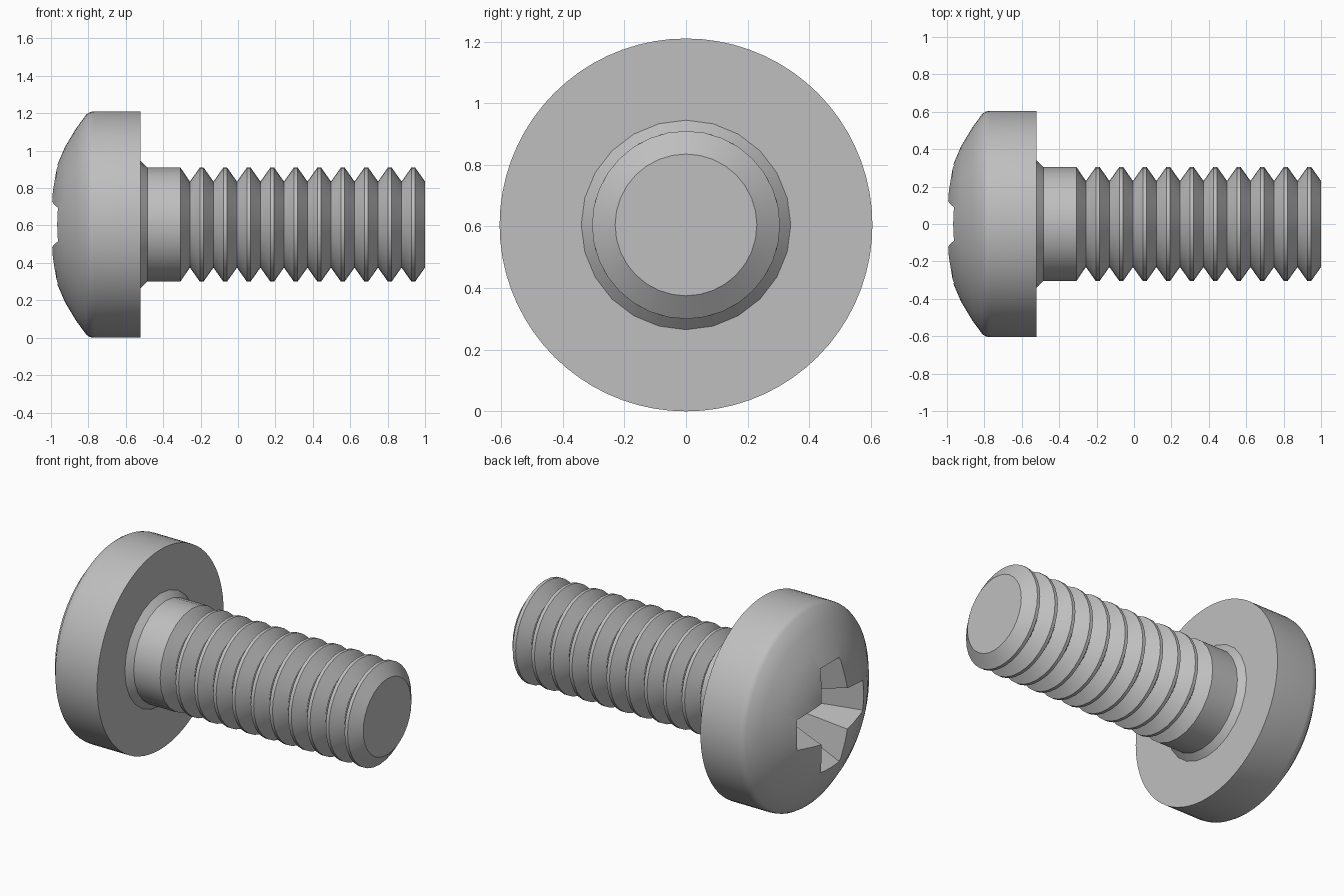
import bpy
import bmesh
from math import cos, sin, pi, radians

default = bpy.data.objects.get("Cube")
if default:
    bpy.data.objects.remove(default, do_unlink=True)

AXIS_Z = 0.605

steel = bpy.data.materials.new("grey steel")
steel.use_nodes = True
grey = (0.52, 0.52, 0.52, 1)
steel.diffuse_color = grey
steel.node_tree.nodes["Principled BSDF"].inputs["Base Color"].default_value = grey


def loft(name, rings):
    """Skin a list of equal point rings into a closed solid."""
    bm = bmesh.new()
    loops = [[bm.verts.new(p) for p in ring] for ring in rings]
    n = len(loops[0])
    for a, b in zip(loops, loops[1:]):
        for i in range(n):
            j = (i + 1) % n
            bm.faces.new((a[i], a[j], b[j], b[i]))
    bm.faces.new(loops[0])
    bm.faces.new(loops[-1])
    bmesh.ops.recalc_face_normals(bm, faces=bm.faces)
    mesh = bpy.data.meshes.new(name)
    bm.to_mesh(mesh)
    bm.free()
    mesh.materials.append(steel)
    obj = bpy.data.objects.new(name, mesh)
    obj.location.z = AXIS_Z
    bpy.context.collection.objects.link(obj)
    return obj


def lathe(name, profile, sides):
    """Turn (x, radius) points around the screw axis."""
    turn = [2 * pi * i / sides for i in range(sides)]
    return loft(name, [[(x, r * sin(t), r * cos(t)) for t in turn]
                       for x, r in profile])


def cross_ring(x, size):
    """Four-armed outline, slightly wider at the root of each arm."""
    ring = []
    for k in range(4):
        c, s = cos(k * pi / 2), sin(k * pi / 2)
        for u, v in ((0.12, -0.12), (0.32, -0.092), (0.32, 0.092)):
            ring.append((x, size * (u * c - v * s), size * (u * s + v * c)))
    return ring


def smooth(obj, angle):
    bpy.ops.object.select_all(action='DESELECT')
    obj.select_set(True)
    bpy.context.view_layer.objects.active = obj
    bpy.ops.object.shade_smooth_by_angle(angle=radians(angle))


# Domed head
head = lathe("head", [(-0.52, 0.605), (-0.77, 0.605), (-0.79, 0.602),
                      (-0.81, 0.59), (-0.865, 0.515), (-0.925, 0.415),
                      (-0.97, 0.31), (-0.99, 0.21), (-1.0, 0.1)], 72)
smooth(head, 35)

# Tapered cross recess cut into the dome
cutter = loft("recess_cutter", [cross_ring(-1.05, 1.1), cross_ring(-0.97, 1.0),
                                cross_ring(-0.62, 0.35)])
cutter.hide_render = True
cutter.hide_set(True)
cut = head.modifiers.new("cross_recess", 'BOOLEAN')
cut.operation = 'DIFFERENCE'
cut.solver = 'EXACT'
cut.object = cutter

# Flared collar and plain shank
shank = lathe("shank", [(-0.53, 0.34), (-0.52, 0.34), (-0.485, 0.305),
                        (-0.308, 0.305), (-0.257, 0.23)], 24)
smooth(shank, 30)

# Ridged thread: ten equal V-shaped crests
START, COUNT = -0.257, 10
pitch = (1 - START) / COUNT
profile = [(START, 0.23)]
for i in range(COUNT):
    x = START + i * pitch
    profile += [(x + 0.42 * pitch, 0.305), (x + 0.58 * pitch, 0.305),
                (x + pitch, 0.23)]
thread = lathe("thread", profile, 32)
smooth(thread, 25)
